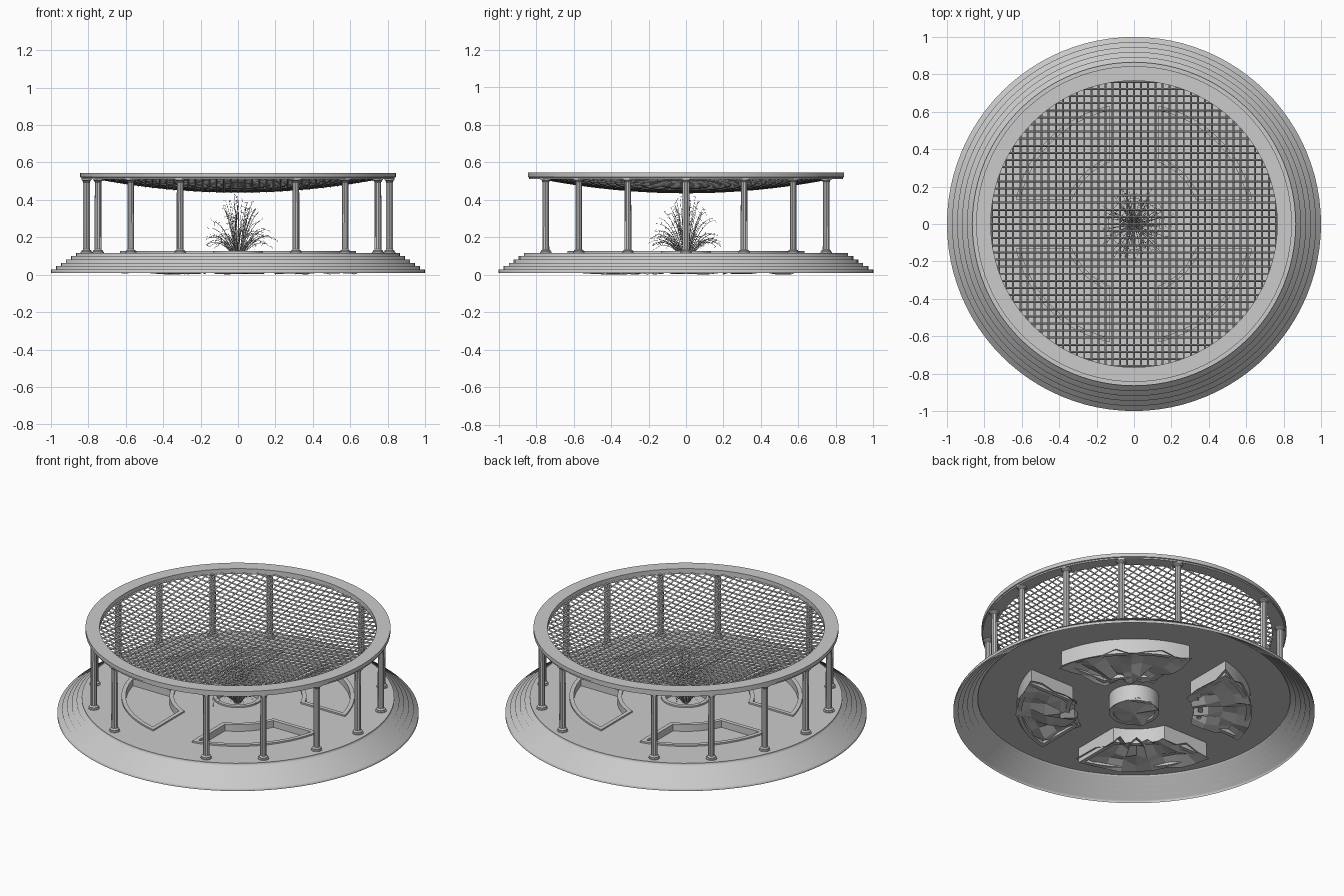
import bpy, bmesh, math, random
from mathutils import Vector

if "Cube" in bpy.data.objects:
    bpy.data.objects.remove(bpy.data.objects["Cube"])

random.seed(4)
TAU = 2 * math.pi
Z_TOP = 0.117


def finish(name, bm, angle=35):
    bmesh.ops.remove_doubles(bm, verts=bm.verts, dist=1e-5)
    bmesh.ops.recalc_face_normals(bm, faces=bm.faces)
    me = bpy.data.meshes.new(name)
    bm.to_mesh(me)
    bm.free()
    ob = bpy.data.objects.new(name, me)
    bpy.context.collection.objects.link(ob)
    if angle:
        shade(ob, angle)
    return ob


def shade(ob, angle):
    bpy.ops.object.select_all(action='DESELECT')
    ob.select_set(True)
    bpy.context.view_layer.objects.active = ob
    bpy.ops.object.shade_smooth_by_angle(angle=math.radians(angle))


def lathe(bm, prof, n, closed=False, flute_rows=()):
    """Revolve (r, z) points; rows listed in flute_rows get grooves."""
    rows = []
    for k, (r, z) in enumerate(prof):
        row = []
        for i in range(n):
            rr = r * (0.91 if k in flute_rows and i % 2 else 1)
            row.append(bm.verts.new((rr * math.cos(TAU * i / n), rr * math.sin(TAU * i / n), z)))
        rows.append(row)
    for k in range(len(rows) if closed else len(rows) - 1):
        a, b = rows[k], rows[(k + 1) % len(rows)]
        for i in range(n):
            j = (i + 1) % n
            bm.faces.new((a[i], a[j], b[j], b[i]))


def sector(turn, inset, n=16):
    """Outline of one planting bed: two arcs joined by straight sides."""
    s, r0, r1 = 0.13 + inset, 0.355 + inset, 0.645 - inset
    pts = []
    for r, flip in ((r1, False), (r0, True)):
        a = math.asin(s / r)
        arc = [a + (math.pi / 2 - 2 * a) * i / n for i in range(n + 1)]
        if flip:
            arc.reverse()
        pts += [(r * math.cos(t + turn), r * math.sin(t + turn)) for t in arc]
    return pts


def circle(r, n=48):
    return [(r * math.cos(TAU * i / n), r * math.sin(TAU * i / n)) for i in range(n)]


def prism(bm, pts, z0, z1):
    lo = [bm.verts.new((x, y, z0)) for x, y in pts]
    hi = [bm.verts.new((x, y, z1)) for x, y in pts]
    bm.faces.new(lo[::-1])
    bm.faces.new(hi)
    for i in range(len(pts)):
        j = (i + 1) % len(pts)
        bm.faces.new((lo[i], lo[j], hi[j], hi[i]))


def frame(bm, outer, inner, z0, z1):
    loops = [[bm.verts.new((x, y, z)) for x, y in pts]
             for pts, z in ((outer, z0), (outer, z1), (inner, z1), (inner, z0))]
    for k in range(4):
        a, b = loops[k], loops[(k + 1) % 4]
        for i in range(len(a)):
            j = (i + 1) % len(a)
            bm.faces.new((a[i], a[j], b[j], b[i]))


def tubes(name, paths, radius, taper=False):
    cu = bpy.data.curves.new(name, 'CURVE')
    cu.dimensions = '3D'
    cu.bevel_depth = radius
    cu.bevel_resolution = 0
    cu.use_fill_caps = True
    for path in paths:
        sp = cu.splines.new('POLY')
        sp.points.add(len(path) - 1)
        for i, p in enumerate(path):
            sp.points[i].co = (*p, 1)
            sp.points[i].radius = 1 - 0.7 * i / (len(path) - 1) if taper else 1
    ob = bpy.data.objects.new(name, cu)
    bpy.context.collection.objects.link(ob)
    bpy.ops.object.select_all(action='DESELECT')
    ob.select_set(True)
    bpy.context.view_layer.objects.active = ob
    bpy.ops.object.convert(target='MESH')


TURNS = [i * math.pi / 2 for i in range(4)]

# hollow shell of round steps
radii = [1.0, 0.973, 0.946, 0.92, 0.893, 0.865]
h = (Z_TOP - 0.01) / len(radii)
prof = []
for i, r in enumerate(radii):
    prof += [(r, 0.01 + i * h), (r, 0.01 + (i + 1) * h)]
bm = bmesh.new()
lathe(bm, prof, 96)
finish("round_steps", bm, 100)

# floor slab, with openings for the beds
bm = bmesh.new()
prism(bm, circle(0.865, 96), Z_TOP - 0.006, Z_TOP)
floor = finish("floor_slab", bm, 0)
bm = bmesh.new()
for t in TURNS:
    prism(bm, sector(t, 0.012), -0.1, 0.3)
prism(bm, circle(0.126), -0.1, 0.3)
cutter = finish("bed_cutter", bm, 0)
cutter.hide_render = True
mod = floor.modifiers.new("beds", 'BOOLEAN')
mod.operation = 'DIFFERENCE'
mod.solver = 'EXACT'
mod.object = cutter
bpy.context.view_layer.objects.active = floor
bpy.ops.object.modifier_apply(modifier="beds")
bpy.data.objects.remove(cutter)

# bed walls: raised curbs that hang down below the slab
bm = bmesh.new()
for t in TURNS:
    frame(bm, sector(t, 0), sector(t, 0.024), 0.02, 0.126)
frame(bm, circle(0.138), circle(0.115), 0.012, 0.126)
finish("bed_walls", bm)

# flat soil tops, and rough soil poking out under the beds
bm = bmesh.new()
for t in TURNS:
    bm.faces.new([bm.verts.new((x, y, 0.085)) for x, y in sector(t, 0.02)])
bm.faces.new([bm.verts.new((x, y, 0.085)) for x, y in circle(0.118)])
finish("soil_top", bm, 0)
bm = bmesh.new()
for t in TURNS:
    grid = []
    for i in range(10):
        row = []
        for j in range(5):
            r = 0.33 + 0.325 * j / 4
            a0 = math.asin(0.12 / r)
            a = t + a0 + (math.pi / 2 - 2 * a0) * i / 9
            z = random.uniform(0.0, 0.05)
            row.append(bm.verts.new((r * math.cos(a), r * math.sin(a), z)))
        grid.append(row)
    for i in range(9):
        for j in range(4):
            bm.faces.new((grid[i][j], grid[i][j + 1], grid[i + 1][j + 1], grid[i + 1][j]))
mid = bm.verts.new((0, 0, 0.005))
rim = [bm.verts.new((x, y, random.uniform(0.0, 0.035))) for x, y in circle(0.142, 12)]
for i in range(12):
    bm.faces.new((mid, rim[i], rim[(i + 1) % 12]))
finish("rough_soil", bm, 0)

# fluted columns, left out at the front and back entrances
bm = bmesh.new()
z = Z_TOP - 0.003
lathe(bm, [(0, z), (0.031, z), (0.031, z + 0.008), (0.026, z + 0.011), (0.026, z + 0.016),
           (0.020, z + 0.019), (0.0185, z + 0.022), (0.0175, 0.494), (0.020, 0.497),
           (0.021, 0.502), (0.028, 0.507), (0.028, 0.514), (0, 0.514)], 24, flute_rows=(6, 7))
column = finish("column_0", bm)
for i in range(16):
    if i in (4, 12):
        continue
    ob = column if i == 0 else bpy.data.objects.new(f"column_{i}", column.data)
    if i:
        bpy.context.collection.objects.link(ob)
    a = TAU * i / 16
    ob.location = (0.81 * math.cos(a), 0.81 * math.sin(a), 0)
    ob.rotation_euler.z = a

# roof ring
bm = bmesh.new()
lathe(bm, [(0.838, 0.512), (0.838, 0.52), (0.844, 0.522), (0.844, 0.545),
           (0.766, 0.545), (0.766, 0.512)], 96, closed=True)
finish("roof_ring", bm)

# sagging lattice of crossing bars under the ring
R, STEP = 0.772, 0.038
def sag(x, y):
    return 0.517 - 0.075 * (1 - (x * x + y * y) / (R * R))
paths = []
for k in range(-20, 21):
    u = k * STEP
    half = math.sqrt(max(R * R - u * u, 0))
    vs = [half * (2 * i / 20 - 1) for i in range(21)]
    paths.append([(u, v, sag(u, v) - 0.002) for v in vs])
    paths.append([(v, u, sag(u, v) + 0.002) for v in vs])
tubes("roof_lattice", paths, 0.0052)

# fanning plant in the middle bed, with short side twigs
stems, twigs = [], []
for i in range(75):
    a = random.uniform(0, TAU)
    lean = math.radians(55) * random.random() ** 0.8
    length = random.uniform(0.8, 1.0) * (0.37 - 0.1 * lean)
    d = Vector((math.cos(a), math.sin(a), 0))
    side = Vector((-d.y, d.x, 0)) * random.uniform(-0.03, 0.03)
    path = []
    for s in range(9):
        t = s / 8
        p = d * (0.01 + length * t * math.sin(lean) * (0.6 + 0.3 * t)) + side * t * t
        p.z = 0.08 + length * (t * math.cos(lean) * 1.05 - 0.45 * math.sin(lean) * t ** 4)
        path.append(p)
    stems.append(path)
    for s in (4, 5, 6, 7, 8):
        p = path[s]
        q = p + Vector((random.uniform(-1, 1), random.uniform(-1, 1), random.uniform(-1, 0.8))) * 0.022
        twigs.append([p, (p + q) / 2 + Vector((0, 0, 0.003)), q])
tubes("plant_stems", stems, 0.0024, True)
tubes("plant_twigs", twigs, 0.0014, True)
